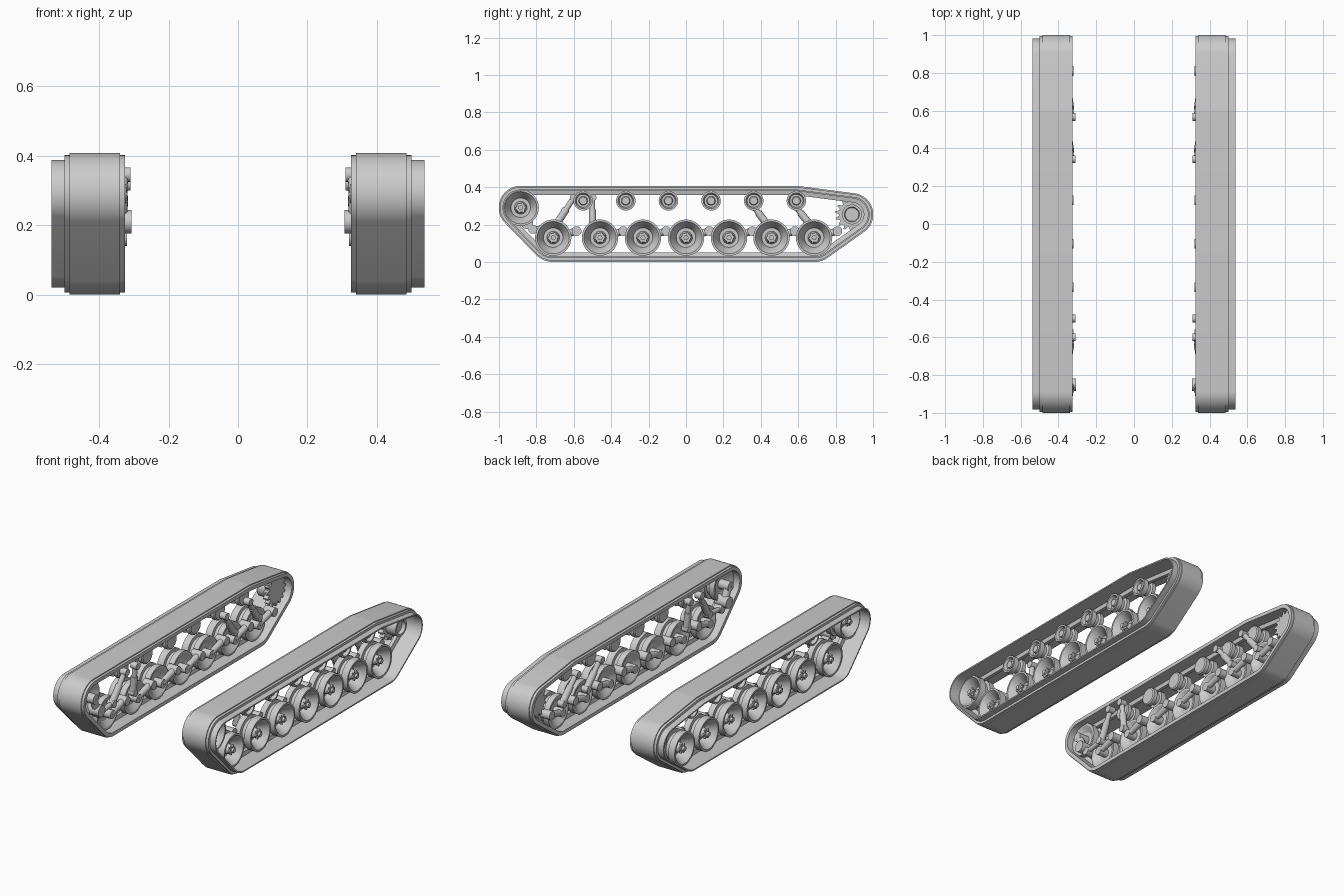
import bpy
import bmesh
from math import sin, cos, pi, radians
from mathutils import Vector, Matrix

cube = bpy.data.objects.get("Cube")
if cube:
    bpy.data.objects.remove(cube, do_unlink=True)

steel = bpy.data.materials.new("steel_grey")
steel.use_nodes = True
GREY = (0.6, 0.6, 0.6, 1)
steel.diffuse_color = GREY
steel.node_tree.nodes["Principled BSDF"].inputs["Base Color"].default_value = GREY

parts = []


def finish(bm, name):
    """Turn a bmesh of the left side into an object mirrored to the right."""
    bmesh.ops.remove_doubles(bm, verts=bm.verts, dist=0.00005)
    bmesh.ops.recalc_face_normals(bm, faces=bm.faces)
    mesh = bpy.data.meshes.new(name)
    bm.to_mesh(mesh)
    bm.free()
    mesh.materials.append(steel)
    obj = bpy.data.objects.new(name, mesh)
    bpy.context.collection.objects.link(obj)
    mirror = obj.modifiers.new("Mirror", "MIRROR")
    mirror.use_mirror_merge = False
    parts.append(obj)


def lathe(bm, profile, y, z, steps=36):
    """Spin (x, radius) points round an axle running along x."""
    verts = [bm.verts.new((x, y, z + r)) for x, r in profile]
    edges = [bm.edges.new(pair) for pair in zip(verts, verts[1:])]
    bmesh.ops.spin(bm, geom=verts + edges, cent=(0, y, z), axis=(1, 0, 0),
                   angle=2 * pi, steps=steps, use_merge=True)


def gear(bm, x0, x1, y, z, inner, outer, teeth):
    """Toothed plate between x0 and x1."""
    ring = []
    for i in range(teeth * 4):
        a = 2 * pi * i / (teeth * 4)
        r = outer if i % 4 < 2 else inner
        ring.append(bm.verts.new((x0, y + r * cos(a), z + r * sin(a))))
    face = bm.faces.new(ring)
    top = bmesh.ops.extrude_face_region(bm, geom=[face], use_keep_orig=True)
    moved = [v for v in top["geom"] if isinstance(v, bmesh.types.BMVert)]
    bmesh.ops.translate(bm, verts=moved, vec=(x1 - x0, 0, 0))


def rod(bm, a, b, r0, r1=None, segments=14):
    """Round bar from a to b, optionally tapered."""
    a, b = Vector(a), Vector(b)
    turn = (b - a).to_track_quat("Z", "Y").to_matrix().to_4x4()
    bmesh.ops.create_cone(bm, cap_ends=True, segments=segments, radius1=r0,
                          radius2=r1 or r0, depth=(b - a).length,
                          matrix=Matrix.Translation((a + b) / 2) @ turn)


# Layout
IDLER = (-0.884, 0.29)
SPROCKET = (0.887, 0.254)
WHEEL_Z, ROLLER_Z = 0.13, 0.327
WHEELS = [-0.71, -0.46, -0.23, 0, 0.23, 0.457, 0.685]
ROLLERS = [-0.55 + 0.228 * i for i in range(6)]

# Track belt: a cross-section of (x, inset) swept round the wheels
circles = [(*IDLER, 0.117), (WHEELS[0], WHEEL_Z, 0.13), (WHEELS[-1], WHEEL_Z, 0.13),
           (*SPROCKET, 0.114), (ROLLERS[-1], ROLLER_Z, 0.08)]
section = [(0.325, 0.006), (0.34, 0.006), (0.34, 0), (0.485, 0), (0.485, 0.006),
           (0.5, 0.006), (0.5, 0.02), (0.537, 0.02), (0.537, 0.028), (0.43, 0.028),
           (0.425, 0.05), (0.405, 0.05), (0.4, 0.028), (0.325, 0.028)]
bm = bmesh.new()
rings = []
for i in range(120):
    a = 2 * pi * i / 120
    n = (cos(a), sin(a))
    y, z, r = max(circles, key=lambda c: c[0] * n[0] + c[1] * n[1] + c[2])
    rings.append([bm.verts.new((x, y + (r - d) * n[0], z + (r - d) * n[1]))
                  for x, d in section])
for i, ring in enumerate(rings):
    following = rings[(i + 1) % len(rings)]
    for j in range(len(section)):
        k = (j + 1) % len(section)
        bm.faces.new((ring[j], ring[k], following[k], following[j]))
finish(bm, "track_belt")

# Road wheels and idler: double wheels dished on both sides, with a bolted hub
wheel_profile = [(0.388, 0), (0.388, 0.05), (0.365, 0.084), (0.365, 0.097), (0.4, 0.097),
                 (0.402, 0.079), (0.428, 0.079), (0.43, 0.097), (0.472, 0.097),
                 (0.472, 0.086), (0.435, 0.06), (0.41, 0.052), (0.41, 0.034),
                 (0.452, 0.024), (0.452, 0)]


def wheel(name, y, z):
    bm = bmesh.new()
    lathe(bm, wheel_profile, y, z)
    gear(bm, 0.448, 0.46, y, z, 0.02, 0.03, 6)
    rod(bm, (0.458, y, z), (0.474, y, z), 0.013)
    finish(bm, name)


for i, y in enumerate(WHEELS):
    wheel(f"road_wheel_{i + 1}", y, WHEEL_Z)
wheel("idler_wheel", *IDLER)

# Return rollers
roller_profile = [(0.372, 0), (0.372, 0.045), (0.377, 0.052), (0.4, 0.052), (0.403, 0.036),
                  (0.428, 0.036), (0.43, 0.052), (0.462, 0.052), (0.462, 0.042),
                  (0.442, 0.035), (0.442, 0.024), (0.457, 0.02), (0.457, 0)]
for i, y in enumerate(ROLLERS):
    bm = bmesh.new()
    lathe(bm, roller_profile, y, ROLLER_Z, 28)
    finish(bm, f"return_roller_{i + 1}")

# Drive sprocket: flat toothed plate with a drum on its outer side
bm = bmesh.new()
gear(bm, 0.365, 0.395, *SPROCKET, 0.07, 0.089, 15)
lathe(bm, [(0.39, 0), (0.39, 0.053), (0.46, 0.053), (0.46, 0.04),
           (0.44, 0.036), (0.44, 0)], *SPROCKET)
finish(bm, "drive_sprocket")

# Trailing suspension arms with pivot bosses
for i, y in enumerate(WHEELS):
    pivot_y, pivot_z = y + 0.125, 0.165
    bm = bmesh.new()
    rod(bm, (0.32, pivot_y, pivot_z), (0.385, pivot_y, pivot_z), 0.026)
    rod(bm, (0.347, pivot_y, pivot_z), (0.347, y, WHEEL_Z), 0.02, 0.017)
    rod(bm, (0.332, y, WHEEL_Z), (0.39, y, WHEEL_Z), 0.025)
    finish(bm, f"suspension_arm_{i + 1}")

# Shock absorbers: thick lower tube, thinner upper rod, end bosses
shocks = [((-0.70, 0.19), (-0.60, 0.345)), ((-0.50, 0.18), (-0.50, 0.345)),
          ((0.45, 0.18), (0.343, 0.32)), ((0.678, 0.18), (0.567, 0.32))]
for i, (low, high) in enumerate(shocks):
    foot, head = Vector((0.346, *low)), Vector((0.33, *high))
    middle = foot.lerp(head, 0.6)
    bm = bmesh.new()
    rod(bm, foot, middle, 0.02)
    rod(bm, middle, head, 0.015)
    for end in (foot, head):
        rod(bm, end - Vector((0.02, 0, 0)), end + Vector((0.02, 0, 0)), 0.021)
    finish(bm, f"shock_absorber_{i + 1}")

# Idler crank and its tensioner
bm = bmesh.new()
crank = (-0.85, 0.21)
joint = (-0.82, 0.175)
rod(bm, (0.34, *IDLER), (0.34, *crank), 0.022)
rod(bm, (0.322, *IDLER), (0.39, *IDLER), 0.028)
rod(bm, (0.307, *crank), (0.385, *crank), 0.034)
rod(bm, (0.33, *joint), (0.38, *joint), 0.024)
rod(bm, (0.345, *joint), (0.345, WHEELS[0], 0.19), 0.014)
finish(bm, "idler_crank")

# Smooth round surfaces, keep edges sharp
bpy.ops.object.select_all(action="DESELECT")
for obj in parts:
    obj.select_set(True)
bpy.context.view_layer.objects.active = parts[0]
bpy.ops.object.shade_smooth_by_angle(angle=radians(30))
